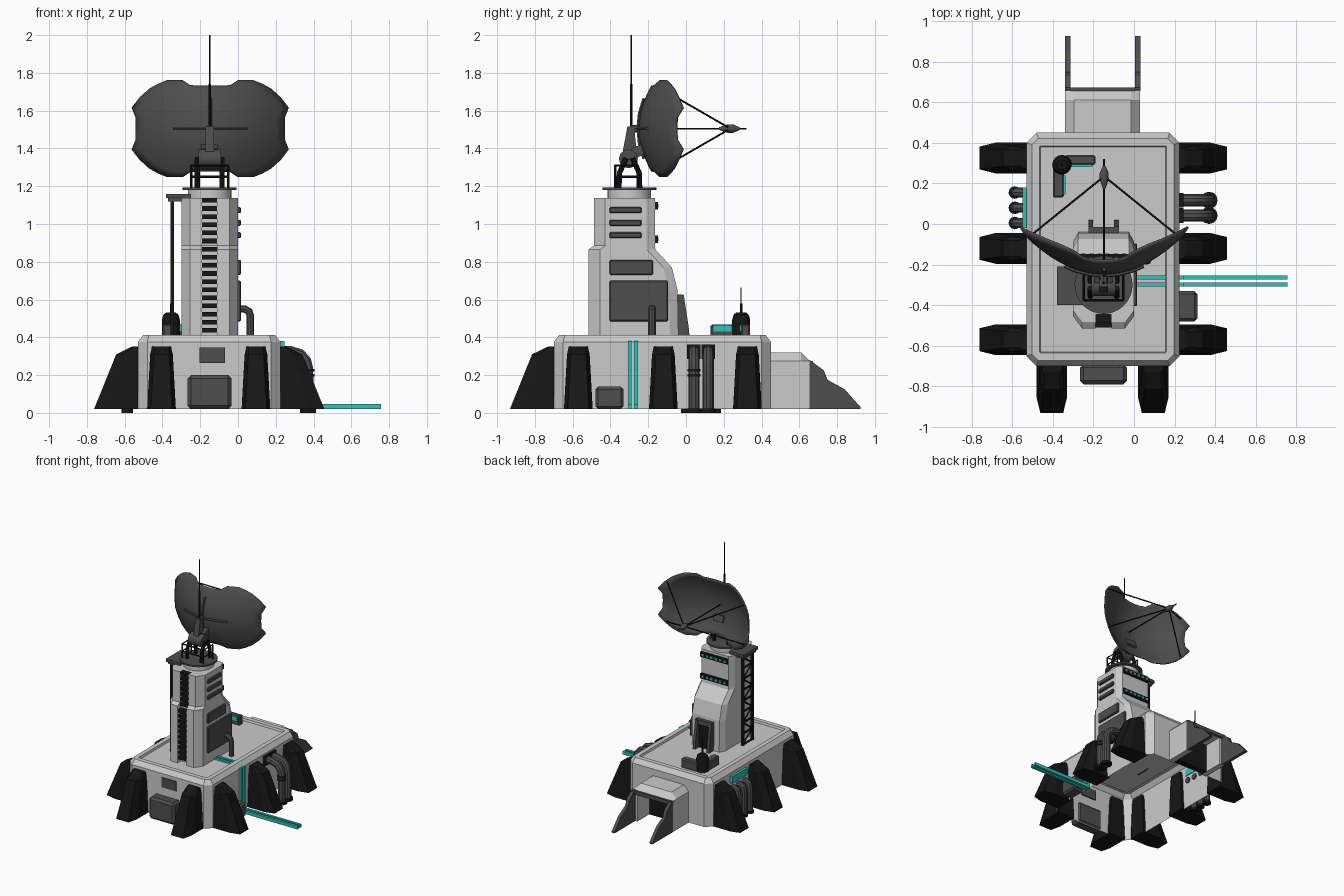
import bpy, bmesh, math
from mathutils import Vector, Matrix

if "Cube" in bpy.data.objects:
    bpy.data.objects.remove(bpy.data.objects["Cube"])

def material(name, c):
    m = bpy.data.materials.new(name)
    m.diffuse_color = (*c, 1)
    m.use_nodes = True
    m.node_tree.nodes["Principled BSDF"].inputs["Base Color"].default_value = m.diffuse_color
    return m

DARK = material("dark_grey", (.075, .075, .075))
BLACK = material("black", (.008, .008, .008))
TEAL = material("teal", (.03, .55, .5))
CX = -.15   # centre line of the building

def mesh(name, verts, faces, mat=None, bevel=0):
    me = bpy.data.meshes.new(name)
    me.from_pydata([tuple(v) for v in verts], [], faces)
    bm = bmesh.new()
    bm.from_mesh(me)
    bmesh.ops.recalc_face_normals(bm, faces=bm.faces)
    bm.to_mesh(me)
    bm.free()
    ob = bpy.data.objects.new(name, me)
    bpy.context.collection.objects.link(ob)
    if mat:
        me.materials.append(mat)
    if bevel:
        b = ob.modifiers.new("bevel", 'BEVEL')
        b.width, b.segments = bevel, 1
    return ob

def loft(name, rings, mat=None, bottom=True, top=True, bevel=0):
    n = len(rings[0])
    faces = [(k*n+i, k*n+(i+1) % n, (k+1)*n+(i+1) % n, (k+1)*n+i)
             for k in range(len(rings)-1) for i in range(n)]
    if bottom:
        faces.append(tuple(range(n))[::-1])
    if top:
        faces.append(tuple(range((len(rings)-1)*n, len(rings)*n)))
    return mesh(name, [v for r in rings for v in r], faces, mat, bevel)

def box(name, x0, x1, y0, y1, z0, z1, mat=None, bevel=0):
    return loft(name, [[(x0, y0, z), (x1, y0, z), (x1, y1, z), (x0, y1, z)] for z in (z0, z1)], mat, bevel=bevel)

def prism(name, prof, x0, x1, mat=None):
    return loft(name, [[(x, y, z) for y, z in prof] for x in (x0, x1)], mat)

def smooth(ob):
    bpy.ops.object.select_all(action='DESELECT')
    ob.select_set(True)
    bpy.context.view_layer.objects.active = ob
    bpy.ops.object.shade_smooth_by_angle(angle=math.radians(35))

def lathe(name, x, y, prof, mat=None, n=24):
    # prof: (radius, z) pairs turned round a vertical axis
    ob = loft(name, [[(x+r*math.cos(2*math.pi*i/n), y+r*math.sin(2*math.pi*i/n), z) for i in range(n)]
                     for r, z in prof], mat)
    smooth(ob)
    return ob

def tube(name, path, r, mat=None, res=2):
    cu = bpy.data.curves.new(name, 'CURVE')
    cu.dimensions, cu.bevel_depth, cu.bevel_resolution, cu.use_fill_caps = '3D', r, res, True
    sp = cu.splines.new('POLY')
    sp.points.add(len(path)-1)
    for p, q in zip(sp.points, path):
        p.co = (*q, 1)
    ob = bpy.data.objects.new(name, cu)
    bpy.context.collection.objects.link(ob)
    bpy.ops.object.select_all(action='DESELECT')
    ob.select_set(True)
    bpy.context.view_layer.objects.active = ob
    bpy.ops.object.convert(target='MESH')
    ob = bpy.context.object
    if mat:
        ob.data.materials.append(mat)
    smooth(ob)

# Base hull: chamfered shell, open underneath, with a sunken deck
def octagon(d, z):
    x0, x1, y0, y1, c = -.53+d, .225-d, -.70+d, .45-d, max(.05-d*.7, .004)
    return [(x0+c, y0, z), (x1-c, y0, z), (x1, y0+c, z), (x1, y1-c, z),
            (x1-c, y1, z), (x0+c, y1, z), (x0, y1-c, z), (x0, y0+c, z)]
loft("base_hull", [octagon(0, .02), octagon(0, .375), octagon(.028, .412), octagon(.065, .412), octagon(.07, .395)],
     bottom=False)

# Buttress legs: three each side, two in front
def leg(name, x, y, ang):
    m = Matrix.Translation((x, y, 0)) @ Matrix.Rotation(ang, 4, 'Z')
    rings = []
    for z, hw, out in ((.02, .076, .232), (.31, .06, .115), (.352, .05, .03)):
        ch = min(.02, out*.4)
        pts = [(-hw, .02), (-hw, -out*.65), (-hw+ch, -out), (hw-ch, -out), (hw, -out*.65), (hw, .02)]
        rings.append([m @ Vector((u, v, z)) for u, v in pts])
    loft(name, rings, BLACK)
for y in (.325, -.12, -.57):
    leg("right_leg", .225, y, math.pi/2)
    leg("left_leg", -.53, y, -math.pi/2)
for x in (-.405, .095):
    leg("front_leg", x, -.70, 0)

# Front and side equipment boxes
box("front_cabinet", -.267, -.034, -.79, -.69, .02, .20, DARK, .018)
box("front_vent", -.205, -.07, -.708, -.69, .265, .345, DARK)
box("side_cabinet", .21, .312, -.48, -.33, .02, .14, DARK, .015)

# Rear porch with open doorway and ramp cheeks
porch = [(.44, .02), (.655, .02), (.655, .275), (.61, .32), (.44, .32)]
for x0, x1 in ((-.34, -.295), (-.015, .03)):
    s = 1 if x0 < CX else -1
    xo, xi = (x0, x1) if s > 0 else (x1, x0)
    low = [(y, min(z, .275)) for y, z in porch]
    loft("porch_wall", [[(xo, y, z) for y, z in low], [(xi, y, z) for y, z in porch]])
prism("porch_roof", [(.44, .25), (.655, .25), (.655, .275), (.61, .32), (.44, .32)], -.295, -.015)
box("porch_door", -.295, -.015, .455, .50, .02, .25, BLACK)
box("porch_lintel", -.34, .03, .65, .672, .245, .275, DARK)
cheek = [(.655, .02), (.655, .28), (.73, .225), (.75, .175), (.84, .125), (.925, .03), (.925, .02)]
for x in (-.34, .004):
    prism("ramp_cheek", cheek, x, x+.027, DARK)

# Service pipes on both flanks
for y in (.042, .117):
    tube("right_pipe", [(.21, y, .325), (.28, y, .325), (.33, y, .31), (.36, y, .275), (.37, y, .23), (.37, y, .01)],
         .03, DARK, 3)
    lathe("right_pipe_foot", .37, y, [(.042, 0), (.042, .022)], BLACK, 12)
    box("right_pipe_flange", .22, .245, y-.036, y+.036, .285, .362, BLACK)
for z in (.20, .225):
    lathe("pipe_band", .37, .042, [(.034, z-.007), (.034, z+.007)], BLACK, 16)
for y in (.005, .08, .155):
    tube("left_pipe", [(-.52, y, .25), (-.555, y, .25), (-.58, y, .235), (-.587, y, .2), (-.587, y, .01)], .024, DARK)
    lathe("left_pipe_foot", -.587, y, [(.031, 0), (.031, .022)], BLACK, 12)
box("left_light_panel", -.55, -.525, -.02, .18, .295, .35, TEAL)

# Twin conduits: over the deck, down the wall, out along the ground
for y in (-.264, -.298):
    box("deck_conduit", .0, .16, y-.01, y+.01, .395, .408, TEAL)
    box("wall_conduit", .22, .245, y-.01, y+.01, .02, .38, TEAL)
    box("ground_conduit", .235, .757, y-.01, y+.01, .02, .046, TEAL)

# Tower with ladder groove in front and sloping back
def section(z, yf, yb):
    half = [(.04, yf+.045), (.04, yf), (.105, yf), (.15, yf+.06), (.15, yb-.045), (.125, yb)]
    return [(CX+x, y, z) for x, y in half] + [(CX-x, y, z) for x, y in half[::-1]]
loft("tower", [section(*s) for s in ((.39, -.515, -.04), (.65, -.515, -.045), (.77, -.515, -.075),
                                     (.865, -.515, -.162), (.885, -.488, -.165), (1.137, -.488, -.165))])
for i in range(17):
    z = .425+i*.043
    yf = -.51 if z < .84 else -.484
    box("front_rung", CX-.042, CX+.042, yf, yf+.05, z, z+.024, BLACK)

# Right-hand tower panels
for y1, z0, z1 in ((-.095, .485, .70), (-.175, .73, .81), (-.235, .925, .957), (-.235, .99, 1.022), (-.235, 1.057, 1.09)):
    box("side_panel", -.01, .016, -.405, y1, z0, z1, DARK, .006)
tube("tower_pipe", [(0, -.18, .55), (.035, -.18, .55), (.058, -.18, .537), (.066, -.18, .51), (.066, -.18, .39)], .02, DARK)

# Rear windows
for z in (1.097, .92):
    box("window_band", CX-.125, CX+.125, -.17, -.148, z-.02, z+.02, BLACK)
    for i in range(6):
        x = CX-.1+i*.04
        box("window_light", x-.01, x+.01, -.15, -.145, z-.009, z+.009, TEAL)

# Rear tower door
for x in (CX-.075, CX+.052):
    prism("door_cheek", [(-.07, .39), (.02, .39), (.015, .45), (-.012, .625), (-.07, .625)], x, x+.023, DARK)
box("door_lintel", CX-.075, CX+.075, -.07, -.015, .59, .628, DARK)
box("door_leaf", CX-.053, CX+.053, -.06, -.03, .39, .59, BLACK)

# Lattice mast and its cap on the left
box("lattice_cap", -.38, -.25, -.40, -.21, 1.137, 1.16, DARK)
box("lattice_cap_lower", -.37, -.29, -.385, -.225, 1.118, 1.137, DARK)
ya, yb = -.37, -.245
for y in (ya, yb):
    box("lattice_post", -.357, -.338, y-.009, y+.009, .395, 1.12, BLACK)
for i in range(8):
    z, h = .40+i*.09, .09
    box("lattice_bar", -.353, -.342, ya, yb, z-.006, z+.006, BLACK)
    p, q = (ya, yb) if i % 2 else (yb, ya)
    tube("lattice_brace", [(-.347, p, z), (-.347, q, z+h)], .007, BLACK, 0)

# Deck beacon, boxes and whip aerial
lathe("deck_beacon", -.355, .292, [(.048, .39), (.048, .49), (.04, .52), (.025, .532)], BLACK, 16)
tube("deck_aerial", [(-.355, .292, .52), (-.355, .292, .58)], .006, BLACK)
tube("deck_aerial_tip", [(-.355, .292, .58), (-.355, .292, .665)], .003, BLACK)
box("deck_console_long", -.40, -.345, .13, .28, .39, .468, DARK, .008)
box("deck_console_wide", -.34, -.19, .29, .34, .39, .468, DARK, .008)
box("console_light_long", -.348, -.338, .145, .24, .43, .464, TEAL)
box("console_light_wide", -.31, -.205, .282, .292, .43, .464, TEAL)

# Turntable and dish cradle
lathe("turntable", CX, -.30, [(.115, 1.13), (.115, 1.18)], None, 32)
lathe("turntable_plate", CX, -.30, [(.143, 1.18), (.143, 1.193)], DARK, 32)
for s in (-1, 1):
    x = CX+s*.065
    for dy in (-.055, .055):
        tube("cradle_arm", [(x, -.30+dy, 1.19), (x, -.30+dy*.95, 1.27), (x, -.30+dy*.3, 1.35)], .014, BLACK)
    for y in (-.375, -.255):
        tube("cradle_rail_post", [(CX+s*.098, y, 1.19), (CX+s*.098, y, 1.31)], .006, BLACK, 0)
    for z in (1.25, 1.31):
        tube("cradle_rail", [(CX+s*.098, -.375, z), (CX+s*.098, -.255, z)], .006, BLACK, 0)
for z in (1.25, 1.31):
    tube("cradle_cross_rail", [(CX-.098, -.375, z), (CX+.098, -.375, z)], .006, BLACK, 0)
tube("cradle_pivot", [(CX-.06, -.305, 1.345), (CX+.06, -.305, 1.345)], .05, DARK, 4)
prism("dish_spine", [(-.345, 1.33), (-.255, 1.33), (-.275, 1.515), (-.31, 1.515)], CX-.022, CX+.022, DARK)
prism("dish_mount", [(-.30, 1.33), (-.20, 1.38), (-.215, 1.43), (-.29, 1.40)], CX-.045, CX+.045, DARK)
tube("dish_hub", [(CX, -.295, 1.505), (CX, -.235, 1.505)], .02, DARK)
tube("main_aerial_base", [(CX, -.29, 1.50), (CX, -.29, 1.74)], .007, BLACK)
tube("main_aerial", [(CX, -.29, 1.74), (CX, -.29, 2.0)], .004, BLACK)

# Dish: scalloped outline on a paraboloid facing the rear
DX, DZ = -.147, 1.505
def dish_y(x, z):
    return -.243+1.25*(x*x+z*z)
quarter = [(.393, 0), (.393, .06), (.413, .11), (.37, .165), (.32, .21), (.275, .235), (.225, .255),
           (.145, .255), (.105, .228), (.05, .225)]
outline = quarter + [(0, .225)] + [(-x, z) for x, z in quarter[::-1]]
outline += [(x, -z) for x, z in outline[1:-1][::-1]]
rings = [[(DX+x*k, dish_y(x*k, z*k), DZ+z*k) for x, z in outline] for k in [i/9 for i in range(1, 10)]]
dish = loft("dish", rings, DARK)
dish.data.polygons[0].use_smooth = True
bm = bmesh.new()
bm.from_mesh(dish.data)
big = [f for f in bm.faces if len(f.verts) > 4 and max(v.co.x for v in f.verts)-min(v.co.x for v in f.verts) > .3]
bmesh.ops.delete(bm, geom=big, context='FACES_ONLY')
bm.to_mesh(dish.data)
bm.free()
smooth(dish)
sol = dish.modifiers.new("thickness", 'SOLIDIFY')
sol.thickness, sol.offset = .01, 0

# Ribs on the back of the dish, feed horn and struts
for s in (-1, 1):
    tube("dish_rib", [(DX+s*d, dish_y(d, 0)-.012, DZ) for d in (0, .07, .14, .195)], .009, DARK, 1)
    tube("dish_upright_rib", [(DX, dish_y(0, d)-.012, DZ+s*d) for d in (0, .08, .16)], .009, DARK, 1)
    for t in (-1, 1):
        tube("feed_strut", [(DX+s*.355, dish_y(.355, .165), DZ+t*.165), (DX, .235, DZ)], .005, BLACK, 1)
tube("feed_rod", [(DX, -.24, DZ), (DX, .32, DZ)], .005, BLACK, 1)
horn = lathe("feed_horn", 0, 0, [(.007, -.06), (.022, -.015), (.022, .015), (.007, .05)], DARK, 12)
horn.matrix_world = Matrix.Translation((DX, .235, DZ)) @ Matrix.Rotation(-math.pi/2, 4, 'X')
